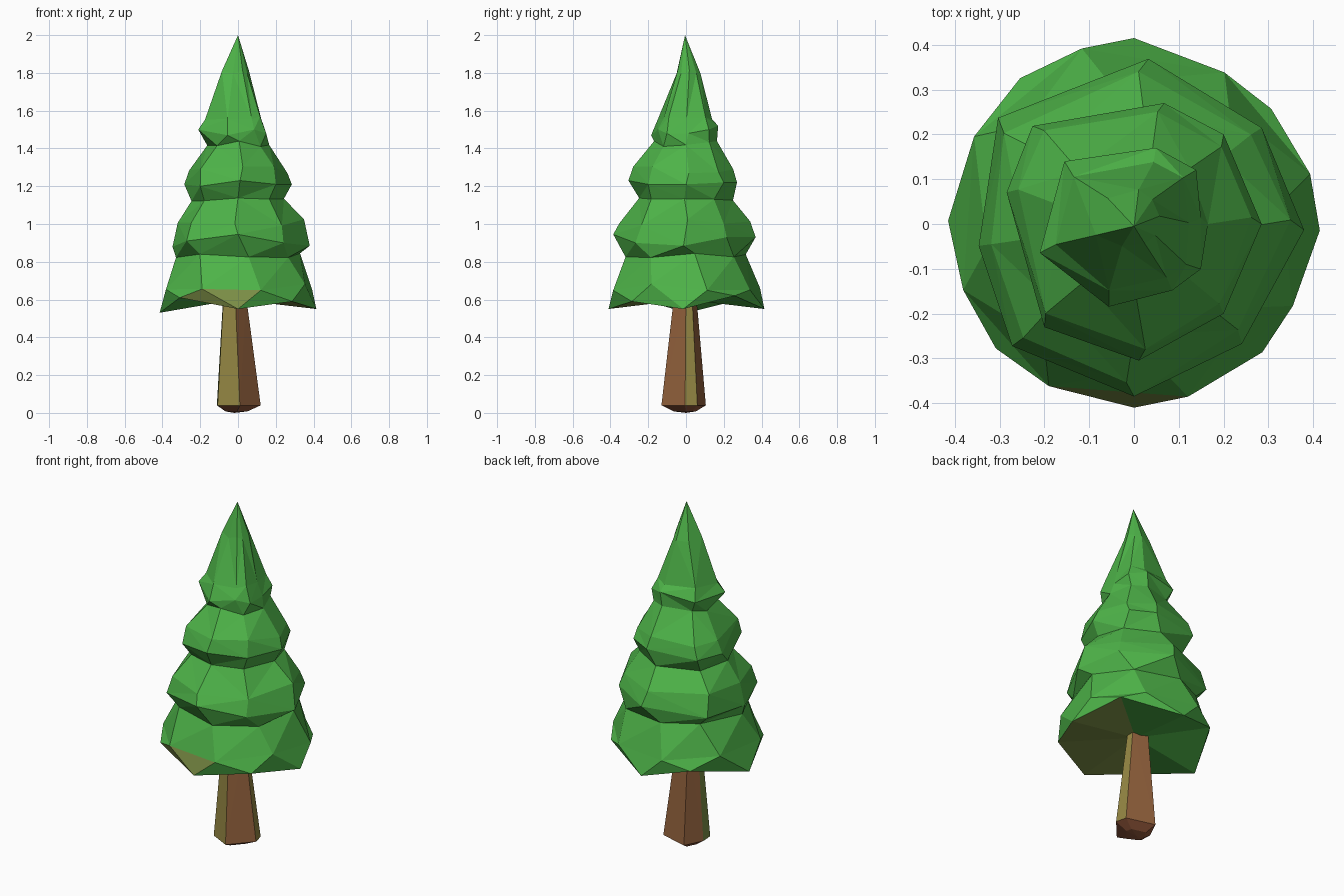
import bpy, bmesh, math, random
from mathutils import Vector

if "Cube" in bpy.data.objects:
    bpy.data.objects.remove(bpy.data.objects["Cube"])

random.seed(4)


def material(name, rgb):
    m = bpy.data.materials.new(name)
    m.diffuse_color = (*rgb, 1)
    m.use_nodes = True
    m.node_tree.nodes["Principled BSDF"].inputs["Base Color"].default_value = m.diffuse_color
    return m


GREEN = material("needle green", (0.075, 0.45, 0.065))
BROWN = material("bark brown", (0.30, 0.125, 0.048))
OLIVE = material("olive bark", (0.29, 0.235, 0.055))
MOSS = material("moss green", (0.20, 0.27, 0.06))
ROOT = material("root brown", (0.30, 0.10, 0.045))


def loft(bm, rings, bottom, top):
    """Skin a stack of equal rings and close both ends with a fan to a point."""
    rows = [[bm.verts.new(p) for p in ring] for ring in rings]
    n = len(rows[0])
    lo, hi = bm.verts.new(bottom), bm.verts.new(top)
    for i in range(n):
        j = (i + 1) % n
        bm.faces.new((lo, rows[0][j], rows[0][i]))
        bm.faces.new((hi, rows[-1][i], rows[-1][j]))
        for a, b in zip(rows, rows[1:]):
            bm.faces.new((a[i], a[j], b[j], b[i]))


def finish(bm, name, mats, rule):
    """Triangulate, colour the faces by a rule and make the object."""
    bmesh.ops.triangulate(bm, faces=bm.faces[:], quad_method='SHORT_EDGE')
    bmesh.ops.recalc_face_normals(bm, faces=bm.faces[:])
    for f in bm.faces:
        f.material_index = rule(f)
    me = bpy.data.meshes.new(name)
    bm.to_mesh(me)
    bm.free()
    for m in mats:
        me.materials.append(m)
    bpy.context.collection.objects.link(bpy.data.objects.new(name, me))


def polar(angle, r, z):
    a = math.radians(angle)
    return Vector((r * math.cos(a), r * math.sin(a), z))


# Foliage: each tier has a rim outline, a shoulder and a neck
# rim angles, radii and heights, shoulder (z, scale, turn), neck (z, r)
tiers = [
    ((-2, 40, 90, 128, 179, 222, 270, 315),
     (.415, .40, .415, .413, .415, .415, .41, .405),
     (.55, .62, .55, .61, .53, .61, .55, .59), (.665, .985, 20), (.835, .325)),
    ((-2, 37, 85, 142, 188, 225, 270, 312),
     (.38, .357, .37, .385, .35, .385, .385, .36),
     (.885, .93, .93, .90, .88, .91, .945, .90), (1.01, .92, 0), (1.13, .25)),
    ((0, 45, 76, 136, 166, 229, 272, 315),
     (.285, .283, .278, .315, .293, .305, .305, .283),
     (1.21, 1.22, 1.22, 1.21, 1.21, 1.20, 1.23, 1.21), (1.285, .92, 0), (1.425, .17)),
    ((5, 41, 74, 138, 197, 253, 300, 326),
     (.15, .184, .177, .209, .22, .193, .171, .18),
     (1.48, 1.50, 1.52, 1.50, 1.50, 1.47, 1.50, 1.48), (1.57, .82, 0), (1.80, .066)),
]
rings = []
for angles, radii, heights, (sz, scale, turn), (nz, nr) in tiers:
    rings.append([polar(a, r, z) for a, r, z in zip(angles, radii, heights)])
    rings.append([polar(a + turn + random.uniform(-4, 4), r * scale,
                        sz + random.uniform(-.02, .02))
                  for a, r in zip(angles, radii)])
    rings.append([polar(a + turn * .5, nr * random.uniform(.97, 1.03),
                        nz + random.uniform(-.015, .015)) for a in angles])
for p in rings[-1]:
    p += Vector((-.008, .012, 0))
rings[-1][4] = Vector((-.085, -.025, 1.81))   # small knob beside the tip
bm = bmesh.new()
loft(bm, rings, (-.01, 0, .60), (0, -.005, 2))


def foliage_rule(f):
    c = f.calc_center_median()
    angle = math.degrees(math.atan2(c.y, c.x)) % 360
    if f.normal.z < -.5 and c.z < .62:
        return 1 if c.x - c.y > .1 else 0
    return 1 if c.z < .62 and 235 < angle < 268 else 0


finish(bm, "foliage", (GREEN, MOSS), foliage_rule)

# Trunk: six uneven sides, tapering upwards, with a blunt foot
base = [(.01, -.13), (.12, -.005), (.105, .06), (-.06, .105),
        (-.112, .0), (-.108, -.07)]
foot = [Vector((x * .5 - .01, y * .5, .008)) for x, y in base]
flare = [Vector((x, y, .04)) for x, y in base]
head = [Vector((x * .52 - .02, y * .50 + .002, .62)) for x, y in base]
bm = bmesh.new()
loft(bm, [foot, flare, head], (-.02, 0, 0), (-.02, 0, .66))


def trunk_rule(f):
    n = f.normal
    if n.z < -.4:
        return 3
    if n.x < -.8 and n.y < .2:
        return 2
    return 1 if (n.x < -.3 and n.y < -.3) or (n.x > .8 and n.y > .1) else 0


finish(bm, "trunk", (BROWN, OLIVE, MOSS, ROOT), trunk_rule)
